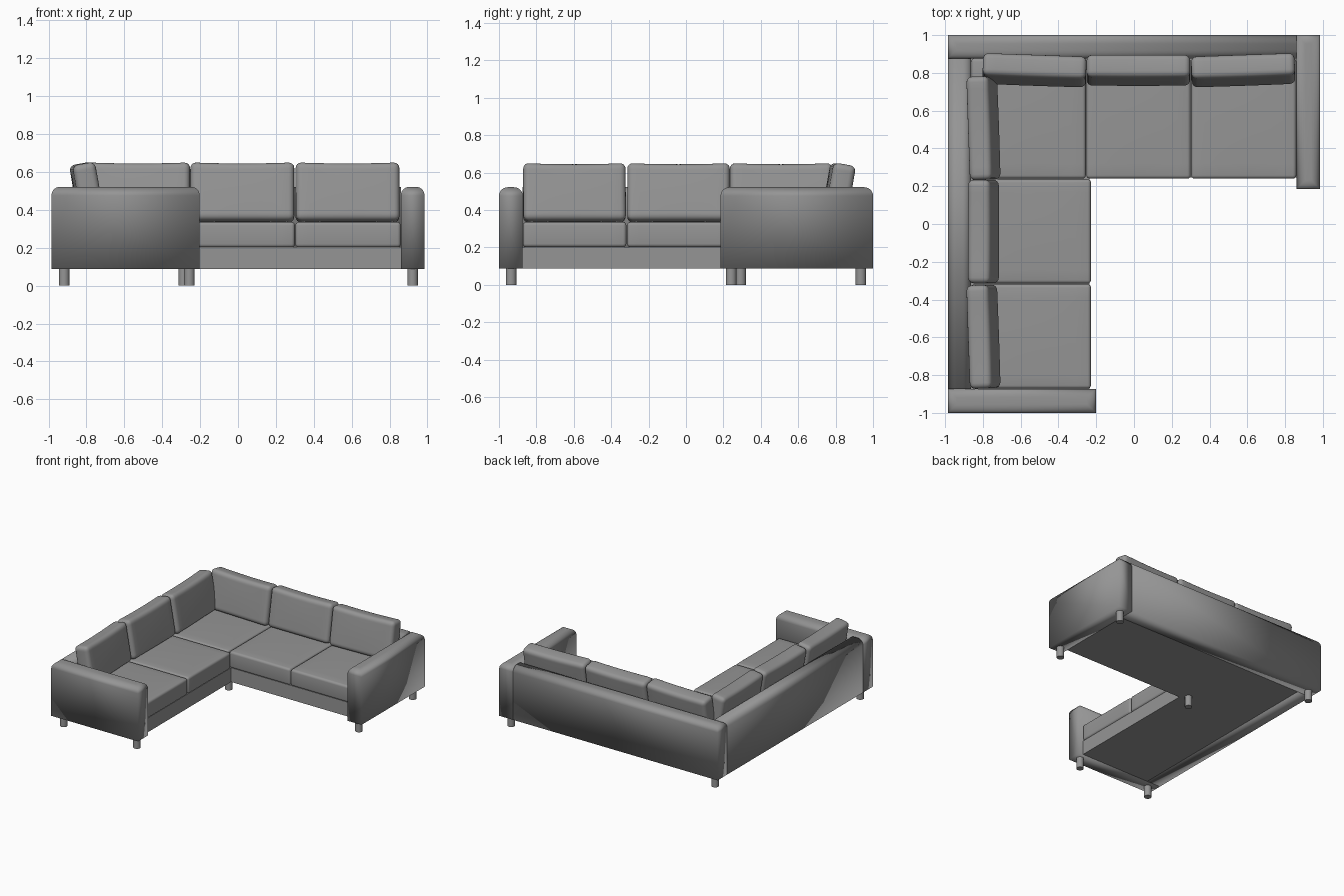
import bpy, bmesh, math
from mathutils import Matrix, Vector

if "Cube" in bpy.data.objects:
    bpy.data.objects.remove(bpy.data.objects["Cube"])

# dark grey fabric
fabric = bpy.data.materials.new("dark_fabric")
fabric.diffuse_color = (0.3, 0.3, 0.3, 1)
fabric.use_nodes = True
fabric.node_tree.nodes["Principled BSDF"].inputs["Base Color"].default_value = fabric.diffuse_color


def finish(bm, name, angle=35):
    me = bpy.data.meshes.new(name)
    bmesh.ops.recalc_face_normals(bm, faces=bm.faces)
    bm.to_mesh(me)
    bm.free()
    me.materials.append(fabric)
    ob = bpy.data.objects.new(name, me)
    bpy.context.collection.objects.link(ob)
    bpy.ops.object.select_all(action='DESELECT')
    ob.select_set(True)
    bpy.context.view_layer.objects.active = ob
    bpy.ops.object.shade_smooth_by_angle(angle=math.radians(angle))
    return ob


def box_mesh(lo, hi):
    lo, hi = Vector(lo), Vector(hi)
    bm = bmesh.new()
    bmesh.ops.create_cube(bm, size=1)
    for v in bm.verts:
        v.co = Vector([(lo[i] + hi[i]) / 2 + v.co[i] * (hi[i] - lo[i]) for i in range(3)])
    return bm


def panel(name, lo, hi, sides):
    """Upholstered wall: top edges on the listed sides are rounded, shading is soft all round."""
    bm = box_mesh(lo, hi)
    tests = {'-x': (0, lo[0]), '+x': (0, hi[0]), '-y': (1, lo[1]), '+y': (1, hi[1])}
    edges = []
    for s in sides:
        ax, val = tests[s]
        edges += [e for e in bm.edges if all(abs(v.co.z - hi[2]) < 1e-5
                  and abs(v.co[ax] - val) < 1e-5 for v in e.verts)]
    bmesh.ops.bevel(bm, geom=edges, offset=0.046, segments=7, profile=0.5, affect='EDGES')
    return finish(bm, name, 120)


def cushion(name, size, radius, matrix, puff, sag=0.0):
    """Soft box with rounded edges, crowned along local z faces."""
    sx, sy, sz = size
    bm = box_mesh((-sx / 2, -sy / 2, -sz / 2), (sx / 2, sy / 2, sz / 2))
    bmesh.ops.bevel(bm, geom=bm.edges[:], offset=radius, segments=4, profile=0.5, affect='EDGES')
    # loop cuts give the crowned faces enough resolution
    for ax, s in ((0, sx), (1, sy)):
        for k in range(1, 8):
            no = Vector((0, 0, 0))
            no[ax] = 1
            bmesh.ops.bisect_plane(bm, geom=bm.verts[:] + bm.edges[:] + bm.faces[:],
                                   plane_co=no * (k / 8 - 0.5) * s, plane_no=no)
    for v in bm.verts:
        u = max(0, 1 - (2 * v.co.x / sx) ** 2)
        w = max(0, 1 - (2 * v.co.y / sy) ** 2)
        if v.co.y > 0:
            v.co.y -= sag * u * (2 * v.co.y / sy)
        v.co.z += math.copysign(puff * u * w, v.co.z)
    bm.transform(matrix)
    return finish(bm, name)


# arms and backs
Z0, Z1 = 0.087, 0.522
panel("right_arm", (0.86, 0.185, Z0), (0.985, 1.0, Z1), ('-x', '+x', '-y', '+y'))
panel("front_arm", (-0.985, -1.0, Z0), (-0.202, -0.873, Z1), ('-x', '+x', '-y', '+y'))
panel("rear_back", (-0.985, 0.877, Z0), (0.86, 1.0, Z1), ('-y', '+y', '-x'))
panel("left_back", (-0.985, -0.873, Z0), (-0.862, 0.877, Z1), ('-x', '+x'))

# L-shaped base
bm = bmesh.new()
outline = [(-0.865, -0.875), (-0.235, -0.875), (-0.235, 0.247),
           (0.862, 0.247), (0.862, 0.88), (-0.865, 0.88)]
low = [bm.verts.new((x, y, Z0)) for x, y in outline]
high = [bm.verts.new((x, y, 0.203)) for x, y in outline]
bm.faces.new(low)
bm.faces.new(high)
for i in range(6):
    j = (i + 1) % 6
    bm.faces.new((low[i], low[j], high[j], high[i]))
finish(bm, "base")

# seat cushions: (x0, x1, y0, y1)
seats = [(-0.862, -0.255, 0.24, 0.877), (-0.252, 0.3, 0.24, 0.877), (0.303, 0.859, 0.24, 0.877),
         (-0.862, -0.228, -0.315, 0.237), (-0.862, -0.228, -0.872, -0.319)]
for i, (x0, x1, y0, y1) in enumerate(seats):
    m = Matrix.Translation(((x0 + x1) / 2, (y0 + y1) / 2, 0.269))
    cushion(f"seat_cushion_{i + 1}", (x1 - x0, y1 - y0, 0.134), 0.018, m, 0.006)

# back cushions: leaning back, slightly turned: (centre x, centre y, turn)
lean = Matrix.Rotation(math.radians(90 - 10), 4, 'X')
rear = [(-0.527, 0.814, -2), (0.023, 0.814, 0), (0.578, 0.814, 2)]
left = [(-0.797, 0.508, 92), (-0.797, -0.04, 90), (-0.797, -0.597, 92)]
for side, row in (("rear", rear), ("left", left)):
    for i, (x, y, turn) in enumerate(row):
        m = Matrix.Translation((x, y, 0.492)) @ Matrix.Rotation(math.radians(turn), 4, 'Z') @ lean
        cushion(f"{side}_back_cushion_{i + 1}", (0.548, 0.312, 0.12), 0.03, m, 0.004, 0.006)

# legs
for i, (x, y) in enumerate([(-0.918, 0.935), (0.922, 0.935), (0.922, 0.242),
                            (-0.918, -0.935), (-0.257, -0.935), (-0.287, 0.292)]):
    bm = bmesh.new()
    bmesh.ops.create_cone(bm, cap_ends=True, segments=24, radius1=0.028, radius2=0.028, depth=0.1,
                          matrix=Matrix.Translation((x, y, 0.05)))
    finish(bm, f"leg_{i + 1}")
